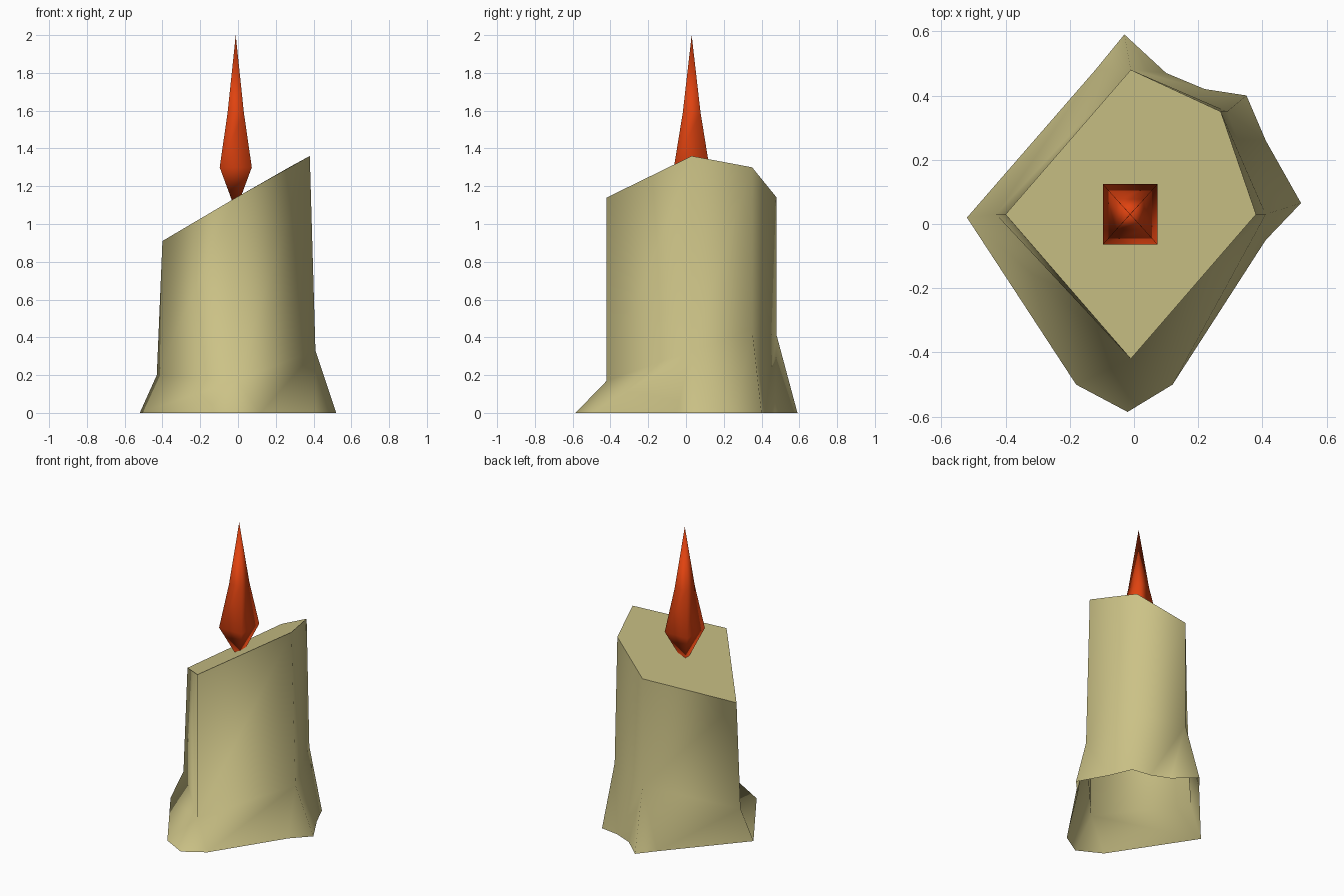
import bpy, bmesh
from mathutils import Vector

cube = bpy.data.objects.get("Cube")
if cube:
    bpy.data.objects.remove(cube, do_unlink=True)


def material(name, rgb):
    m = bpy.data.materials.new(name)
    m.use_nodes = True
    m.diffuse_color = (*rgb, 1)
    m.node_tree.nodes["Principled BSDF"].inputs["Base Color"].default_value = (*rgb, 1)
    return m


def finish(bm, name, mat):
    mesh = bpy.data.meshes.new(name)
    bm.to_mesh(mesh)
    bm.free()
    mesh.materials.append(mat)
    obj = bpy.data.objects.new(name, mesh)
    bpy.context.collection.objects.link(obj)
    return obj


wax = material("cream wax", (0.60, 0.54, 0.24))
fire = material("flame orange", (0.74, 0.055, 0.005))

# Candle: each corner has a rim point, a waist point and its melted foot points
corners = [
    ((-0.01, -0.42, 1.14), (-0.01, -0.42, 0.17), [(-0.18, -0.5), (-0.02, -0.585), (0.12, -0.5)]),
    ((0.38, 0.03, 1.36), (0.41, 0.03, 0.33), [(0.41, -0.05), (0.52, 0.065), (0.41, 0.26)]),
    ((0.27, 0.35, 1.30), (0.29, 0.35, 0.44), [(0.35, 0.40), (0.22, 0.42)]),
    ((-0.01, 0.48, 1.14), (-0.01, 0.48, 0.41), [(0.10, 0.47), (-0.03, 0.59), (-0.12, 0.48)]),
    ((-0.40, 0.03, 0.91), (-0.43, 0.03, 0.20), [(-0.52, 0.02)]),
]
bm = bmesh.new()
rim = [bm.verts.new(c[0]) for c in corners]
waist = [bm.verts.new(c[1]) for c in corners]
feet = [[bm.verts.new((*p, 0)) for p in c[2]] for c in corners]
for i in range(len(corners)):
    j = (i + 1) % len(corners)
    bm.faces.new((waist[i], waist[j], rim[j], rim[i]))
    # fan of foot triangles, then the panel to the next corner
    for a, b in zip(feet[i], feet[i][1:]):
        bm.faces.new((a, b, waist[i]))
    bm.faces.new((feet[i][-1], feet[j][0], waist[j], waist[i]))
for f in bm.faces:
    f.smooth = True
# sloping top with a crisp rim, underside left open
top = bm.faces.new(rim)
for e in top.edges:
    e.smooth = False
finish(bm, "candle_body", wax)

# Flame: stacked square rings between two points
bm = bmesh.new()
centre = Vector((-0.012, 0.03, 0))
low = bm.verts.new(centre + Vector((0, 0, 1.07)))
tip = bm.verts.new(centre + Vector((0, 0, 2.0)))
rings = []
for z, rx, ry in [(1.30, 0.085, 0.094), (1.59, 0.043, 0.047)]:
    rings.append([bm.verts.new(centre + Vector((sx * rx, sy * ry, z)))
                  for sx, sy in [(-1, -1), (1, -1), (1, 1), (-1, 1)]])
for i in range(4):
    j = (i + 1) % 4
    bm.faces.new((low, rings[0][j], rings[0][i]))
    bm.faces.new((rings[0][i], rings[0][j], rings[1][j], rings[1][i]))
    bm.faces.new((rings[1][i], rings[1][j], tip))
for f in bm.faces:
    f.smooth = True
finish(bm, "flame", fire)
